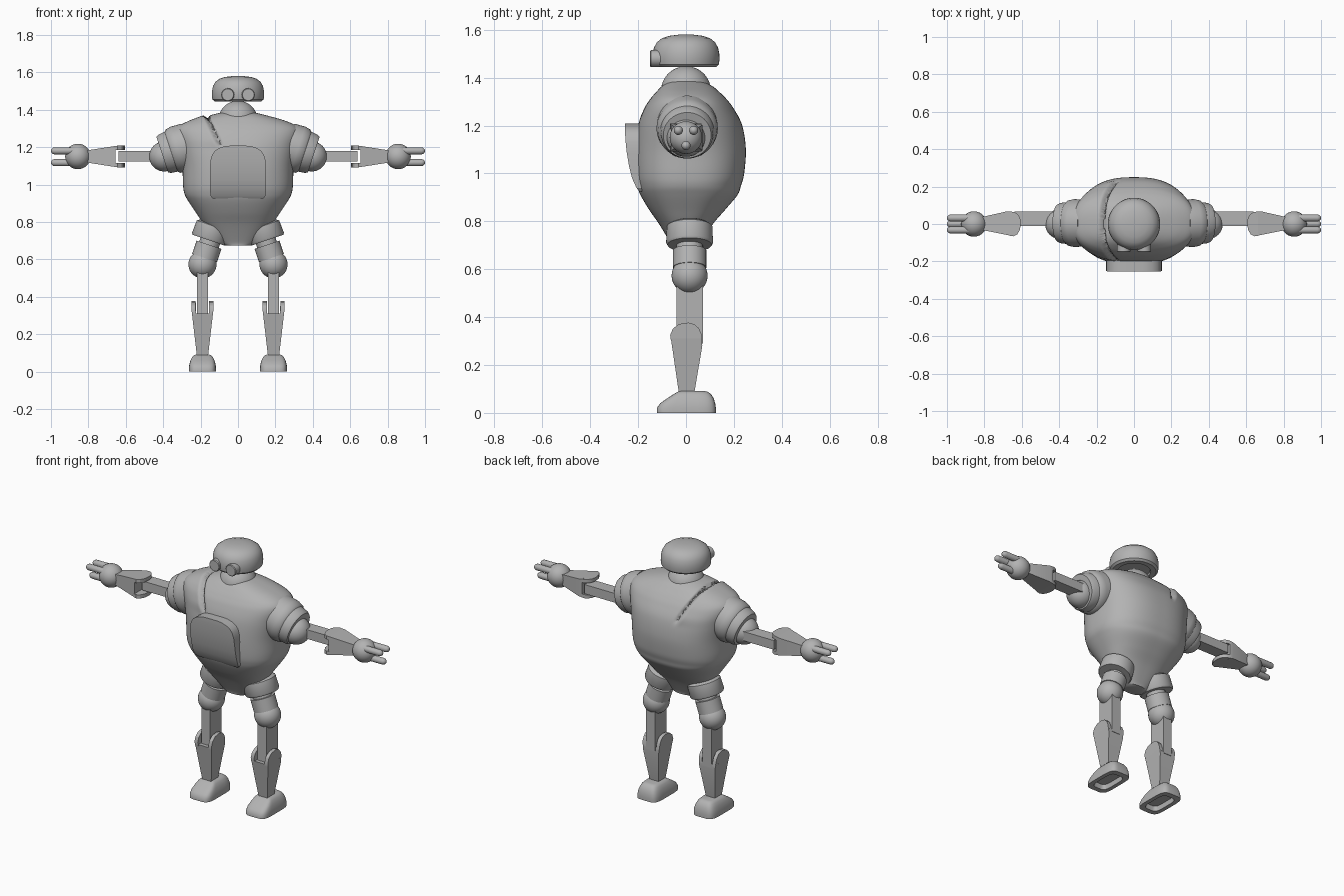
import bpy, bmesh, math
from mathutils import Vector, Matrix

if "Cube" in bpy.data.objects:
    bpy.data.objects.remove(bpy.data.objects["Cube"])

grey = bpy.data.materials.new("plain grey")
grey.diffuse_color = (0.45, 0.45, 0.45, 1)
grey.use_nodes = True
grey.node_tree.nodes["Principled BSDF"].inputs["Base Color"].default_value = grey.diffuse_color


def finish(name, bm, mirror=False, angle=35):
    bmesh.ops.recalc_face_normals(bm, faces=bm.faces[:])
    me = bpy.data.meshes.new(name)
    bm.to_mesh(me)
    bm.free()
    me.materials.append(grey)
    ob = bpy.data.objects.new(name, me)
    bpy.context.collection.objects.link(ob)
    if mirror:
        ob.modifiers.new("Mirror", 'MIRROR')
    bpy.ops.object.select_all(action='DESELECT')
    ob.select_set(True)
    bpy.context.view_layer.objects.active = ob
    bpy.ops.object.shade_smooth_by_angle(angle=math.radians(angle))
    return ob


def add_loft(bm, rings):
    rows = [[bm.verts.new(p) for p in r] for r in rings]
    n = len(rows[0])
    for a, b in zip(rows, rows[1:]):
        for i in range(n):
            j = (i + 1) % n
            bm.faces.new((a[i], a[j], b[j], b[i]))
    bm.faces.new(rows[0][::-1])
    bm.faces.new(rows[-1])


def loft(name, rings, mirror=False, angle=35):
    bm = bmesh.new()
    add_loft(bm, rings)
    return finish(name, bm, mirror, angle)


def lathe(name, profile, origin=(0, 0, 0), axis=(0, 0, 1), mirror=False, seg=48):
    """Turn (radius, distance along axis) points about an axis."""
    q = Vector(axis).to_track_quat('Z', 'Y')
    o = Vector(origin)
    return loft(name, [[o + q @ Vector((r * math.cos(a), r * math.sin(a), h))
                        for a in (2 * math.pi * i / seg for i in range(seg))]
                       for r, h in profile], mirror)


def ball(name, c, r, mirror=True):
    bm = bmesh.new()
    bmesh.ops.create_uvsphere(bm, u_segments=40, v_segments=24, radius=r,
                              matrix=Matrix.Translation(c))
    return finish(name, bm, mirror)


def oval(hx, y0, y1, z, n, seg, cx=0):
    """Superellipse ring with separate front and back depth."""
    out = []
    for i in range(seg):
        a = 2 * math.pi * i / seg
        c, s = math.cos(a), math.sin(a)
        x = math.copysign(abs(c) ** (2 / n), c) * hx
        y = math.copysign(abs(s) ** (2 / n), s)
        out.append(Vector((cx + x, y * y1 if y > 0 else -y * y0, z)))
    return out


def smooth_rows(pts, steps):
    out = []
    for i in range(len(pts) - 1):
        p = [pts[max(0, min(len(pts) - 1, i + k))] for k in (-1, 0, 1, 2)]
        for s in range(steps):
            t = s / steps
            out.append([0.5 * (2 * b + (c - a) * t + (2 * a - 5 * b + 4 * c - d) * t * t
                               + (3 * b - a - 3 * c + d) * t ** 3)
                        for a, b, c, d in zip(*p)])
    return out + [list(pts[-1])]


# Torso: z, half width, front y, back y
torso = [(.675, .07, -.05, .05), (.70, .105, -.06, .06), (.785, .18, -.11, .11),
         (.85, .225, -.155, .165), (.91, .265, -.19, .215), (.95, .286, -.205, .23),
         (1.0, .294, -.213, .243), (1.1, .298, -.213, .25), (1.2, .315, -.20, .235),
         (1.27, .33, -.175, .20), (1.31, .315, -.15, .17), (1.34, .255, -.125, .14),
         (1.365, .17, -.10, .11), (1.385, .09, -.07, .07)]
rings = [oval(w, f, b, z, 2.5, 200) for z, w, f, b in smooth_rows(torso, 8)]
for ring in rings:
    for p in ring:
        # diagonal shoulder groove with a slightly raised outer side
        d = p.x + .165 - (1.36 - p.z) * .45
        t = max(0, min(1, (p.z - 1.18) / .06))
        fade = t * t * (3 - 2 * t)
        push = -.026 * math.exp(-(d / .009) ** 2)
        if d < 0:
            push += .012 * math.exp(d / .09)
        p += (p - Vector((0, 0, 1.1))).normalized() * push * fade
loft("torso", rings, angle=60)

# Chest panel: z, half width, front y
panel = [(.925, .135, -.195), (.94, .147, -.207), (.98, .15, -.225), (1.03, .15, -.238),
         (1.09, .15, -.248), (1.13, .147, -.252), (1.16, .138, -.254), (1.18, .124, -.255),
         (1.195, .10, -.255), (1.205, .07, -.255), (1.208, .04, -.255)]
loft("chest_panel", [[(-w, y, z), (w, y, z), (w, -.1, z), (-w, -.1, z)]
                     for z, w, y in panel], angle=30)

# Neck, head and eyes
ball("neck", (0, 0, 1.343), .105, False)
lathe("head", [(.09, 1.455), (.095, 1.444), (.125, 1.444), (.137, 1.455), (.14, 1.475),
               (.139, 1.50), (.134, 1.525), (.122, 1.548), (.10, 1.565), (.07, 1.575),
               (.03, 1.58), (.005, 1.58)])
lathe("eye", [(.035, 0), (.035, .072), (.031, .076), (.005, .076)],
      (.055, -.075, 1.48), (0, -1, 0), True, 32)

# Shoulder collar and ball
lathe("shoulder_collar", [(.125, -.15), (.128, -.09), (.122, -.06), (.112, -.05),
                          (.108, -.015), (.10, 0), (.075, 0)],
      (.405, .005, 1.16), (.95, 0, -.31), True)
ball("shoulder_ball", (.395, 0, 1.15), .08)


def at_leg(w, y, z):
    return (.19 + w, y, z)


def at_arm(w, y, z):
    return (.605 + (.377 - z) / .287 * .215, y, 1.15 + w)


# Lower limb: solid tapered body plus two rounded cheeks around the joint
body = [(-.03, .085), (.035, .085), (.068, .28), (.066, .31), (-.063, .31)]
cheek = [(-.063, .30), (.067, .30), (.064, .33), (.054, .353), (.036, .37), (.01, .377),
         (-.03, .371), (-.055, .352), (-.066, .325)]


def half(z):
    return .03 + .028 * min(1, (z - .085) / .24)


def lower_limb(name, place):
    bm = bmesh.new()
    add_loft(bm, [[place(s * half(z), y, z) for y, z in body] for s in (-1, 1)])
    for s in (-1, 1):
        add_loft(bm, [[place(s * k * half(z), y, z) for y, z in cheek] for k in (.62, 1)])
    return finish(name, bm, True, 30)


def bar(name, lo, hi):
    loft(name, [[(lo[0], lo[1], z), (hi[0], lo[1], z), (hi[0], hi[1], z), (lo[0], hi[1], z)]
                for z in (lo[2], hi[2])], True)


# Arms
bar("upper_arm", (.42, -.01, 1.122), (.64, .067, 1.178))
lower_limb("forearm", at_arm)
ball("hand", (.856, 0, 1.15), .068)
for i, (y, z) in enumerate([(-.032, 1.18), (.032, 1.18), (0, 1.117)]):
    lathe("finger_%d" % (i + 1), [(.019, 0), (.019, .12), (.016, .131), (.009, .138),
                                  (.002, .14)], (.86, y, z), (1, 0, 0), True, 20)

# Legs
tilt = (.32, 0, -.95)
lathe("hip_collar", [(.08, -.05), (.095, -.04), (.098, .03), (.092, .04), (.06, .04)],
      (.143, .015, .74), tilt, True)
lathe("thigh_ring", [(.055, -.09), (.055, -.035), (.07, -.035), (.07, .04), (.05, .04)],
      (.166, .015, .645), tilt, True)
ball("thigh_ball", (.19, .015, .573), .075)
bar("thigh", (.16, -.04, .29), (.22, .07, .54))
lower_limb("shin", at_leg)

# Feet with a hollow sole: z, half width, front y, back y
foot = [(.03, .045, -.085, .085), (0, .048, -.09, .09), (0, .073, -.122, .125),
        (.02, .073, -.122, .125), (.04, .070, -.108, .122), (.06, .064, -.08, .116),
        (.078, .055, -.052, .105), (.088, .045, -.035, .092), (.091, .035, -.025, .08)]
loft("foot", [oval(w, f, b, z, 4.5, 48, .19) for z, w, f, b in foot], True, 40)
